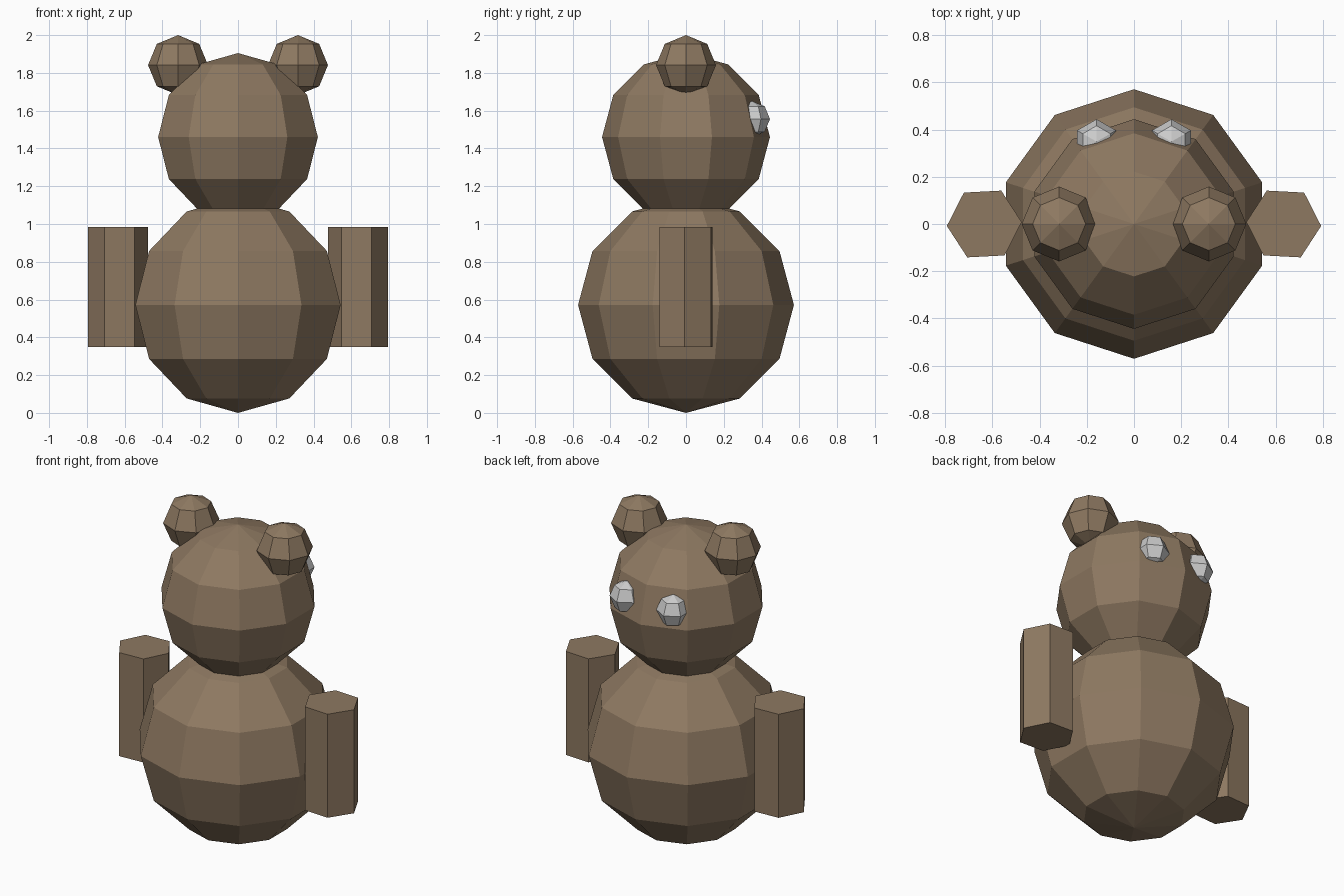
import bpy
import math

if "Cube" in bpy.data.objects:
    bpy.data.objects.remove(bpy.data.objects["Cube"])

S = 2.0 / 6.3            # model unit so that the whole figure is 2 high
BASE = 1.8 * S           # height of the body centre

fur = bpy.data.materials.new("brown_fur")
fur.diffuse_color = (0.27, 0.19, 0.12, 1.0)
fur.use_nodes = True
fur.node_tree.nodes["Principled BSDF"].inputs["Base Color"].default_value = fur.diffuse_color


def finish(name, mat):
    obj = bpy.context.active_object
    obj.name = name
    obj.data.name = name
    if mat:
        obj.data.materials.append(mat)
    return obj


def ball(name, radius, loc, segments, rings, mat=None):
    x, y, z = loc
    bpy.ops.mesh.primitive_uv_sphere_add(
        segments=segments, ring_count=rings, radius=radius * S,
        location=(x * S, y * S, BASE + z * S))
    return finish(name, mat)


# Body and head: ten-sided low-poly spheres
ball("body", 1.8, (0, 0, 0), 10, 6, fur)
ball("head", 1.4, (0, 0, 2.8), 10, 6, fur)

for side, label in ((-1, "left"), (1, "right")):
    # Ears on top of the head
    ball(f"{label}_ear", 0.5, (side * 1.0, 0, 4.0), 8, 4, fur)
    # Eyes, set into the +y side of the head
    ball(f"{label}_eye", 0.3, (side * 0.5, 1.1, 3.1), 6, 4)
    # Arms: upright hexagonal prisms, slightly turned
    bpy.ops.mesh.primitive_cylinder_add(
        vertices=6, radius=0.5 * S, depth=2.0 * S,
        location=(side * 2.0 * S, 0, BASE + 0.3 * S),
        rotation=(0, 0, -side * math.radians(33)))
    finish(f"{label}_arm", fur)
